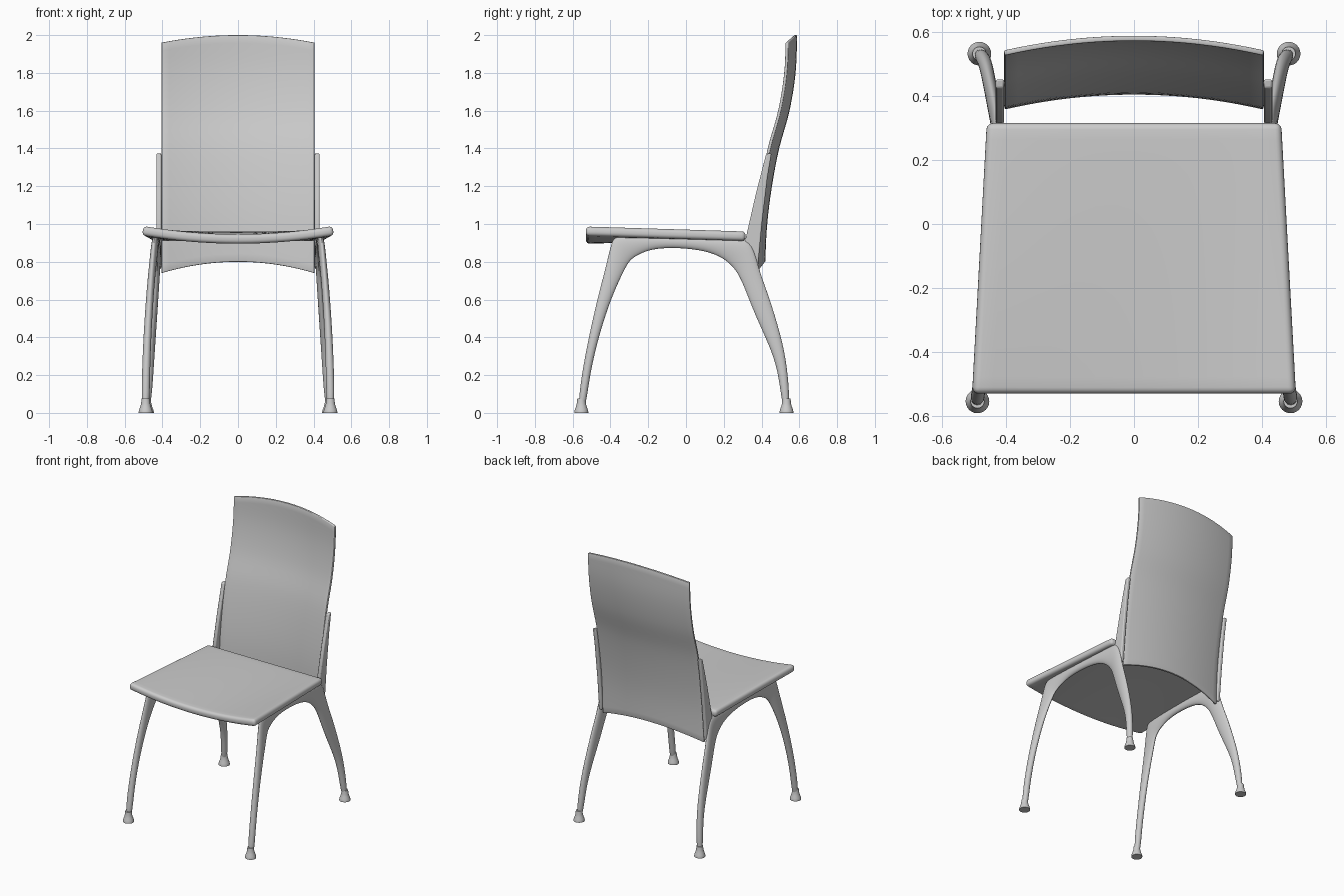
import bpy, bmesh, math
from mathutils import Vector

if "Cube" in bpy.data.objects:
    bpy.data.objects.remove(bpy.data.objects["Cube"])


def make_object(name, bm, angle=40):
    bmesh.ops.recalc_face_normals(bm, faces=bm.faces[:])
    me = bpy.data.meshes.new(name)
    bm.to_mesh(me)
    bm.free()
    ob = bpy.data.objects.new(name, me)
    bpy.context.collection.objects.link(ob)
    bpy.ops.object.select_all(action='DESELECT')
    ob.select_set(True)
    bpy.context.view_layer.objects.active = ob
    bpy.ops.object.shade_smooth_by_angle(angle=math.radians(angle))
    return ob


def bevel(ob, width, segments):
    m = ob.modifiers.new("bevel", 'BEVEL')
    m.width, m.segments = width, segments
    m.limit_method, m.angle_limit = 'ANGLE', math.radians(50)


def mirror(ob):
    ob.modifiers.new("mirror", 'MIRROR').use_mirror_merge = False


def sheet(name, func, nu, nv, thick, round_w, segs):
    """Curved panel: func(u in -1..1, v in 0..1) gives the mid surface."""
    bm = bmesh.new()
    rows = [[bm.verts.new(func(-1 + 2 * i / nu, j / nv)) for i in range(nu + 1)]
            for j in range(nv + 1)]
    for a, b in zip(rows, rows[1:]):
        for i in range(nu):
            bm.faces.new((a[i], a[i + 1], b[i + 1], b[i]))
    ob = make_object(name, bm)
    m = ob.modifiers.new("thickness", 'SOLIDIFY')
    m.thickness, m.offset = thick, 0
    bevel(ob, round_w, segs)
    return ob


def loft(rings):
    bm = bmesh.new()
    loops = [[bm.verts.new(p) for p in r] for r in rings]
    n = len(loops[0])
    for a, b in zip(loops, loops[1:]):
        for i in range(n):
            bm.faces.new((a[i], a[(i + 1) % n], b[(i + 1) % n], b[i]))
    bm.faces.new(loops[0])
    bm.faces.new(loops[-1])
    return bm


# Seat: trapezoid, dished at the front and flat at the back
def seat_surface(u, v):
    f = 1 - v
    w = 0.46 + 0.045 * f
    dip = 0.045 * f ** 1.3 * (1 - u * u)
    return (u * w, -0.53 + 0.845 * v, 0.935 + 0.03 * f - dip)


sheet("seat", seat_surface, 16, 16, 0.05, 0.02, 4)

# Backrest: S-shaped profile, bowed backwards in plan
PROFILE = [0.418, 0.42, 0.43, 0.455, 0.493, 0.548, 0.58, 0.588, 0.588]


def back_y(z):
    s = (z - 0.8) / 0.2
    i = max(0, min(5, math.floor(s)))
    t = s - i
    a, b, c, d = PROFILE[i:i + 4]
    if t < 0:
        return b + 0.005 * t
    return 0.5 * (2 * b + (c - a) * t + (2 * a - 5 * b + 4 * c - d) * t * t
                  + (3 * b - a - 3 * c + d) * t ** 3)


def back_surface(u, v):
    low, high = 0.80 - 0.06 * u * u, 2.0 - 0.04 * u * u
    z = low + (high - low) * v
    return (u * 0.405, back_y(z) - 0.008 - 0.045 * u * u, z)


sheet("backrest", back_surface, 20, 28, 0.016, 0.004, 2)

# Side frame: legs and arched rail, as outer/inner outline pairs (y, z)
SECTIONS = [
    (-.575, .01, -.533, .01), (-.553, .20, -.510, .20), (-.515, .40, -.466, .39),
    (-.470, .60, -.410, .57), (-.430, .75, -.355, .70), (-.395, .90, -.310, .79),
    (-.380, .935, -.285, .82), (-.280, .94, -.220, .855), (-.150, .935, -.140, .874),
    (0, .93, 0, .873), (.150, .925, .130, .852), (.280, .92, .215, .81),
    (.350, .91, .275, .745), (.388, .75, .315, .65), (.435, .63, .365, .52),
    (.500, .42, .440, .36), (.537, .25, .490, .22), (.553, .01, .511, .01)]


def frame_x(y, z):
    front = 0.437 + 0.053 * (1 - (z / 0.93) ** 2)
    rear = 0.42 + 0.064 * (1 - z / 0.92)
    s = min(1, max(0, (y + 0.4) / 0.75))
    return front + (rear - front) * s


rings = []
for oy, oz, iy, iz in SECTIONS:
    cy, cz = (oy + iy) / 2, (oz + iz) / 2
    half_x = 0.023 - 0.004 * cz
    ring = []
    for k in range(12):
        a = math.tau * k / 12
        y = cy + math.cos(a) * (oy - iy) / 2 * 1.04
        z = cz + math.cos(a) * (oz - iz) / 2 * 1.04
        ring.append(Vector((frame_x(cy, cz) + half_x * math.sin(a), y, z)))
    rings.append(ring)
frame = make_object("side_frame", loft(rings), 80)
sub = frame.modifiers.new("smooth", 'SUBSURF')
sub.levels = sub.render_levels = 2
mirror(frame)

# Flared feet
for name, x, y in (("front_foot", 0.489, -0.554), ("rear_foot", 0.483, 0.532)):
    prof = [(.037, 0), (.037, .006), (.034, .018), (.028, .034), (.024, .05), (.0215, .075)]
    foot = make_object(name, loft(
        [[(x + r * math.cos(math.tau * k / 24), y + r * math.sin(math.tau * k / 24), z)
          for k in range(24)] for r, z in prof]))
    mirror(foot)

# Tapered posts holding the backrest
POST = [(.313, .91), (.370, 1.16), (.424, 1.37), (.453, 1.375), (.432, 1.25),
        (.402, 1.0), (.388, .85), (.380, .76), (.335, .78)]
post = make_object("back_post", loft([[(x, y, z) for y, z in POST] for x in (.406, .432)]))
bevel(post, 0.007, 3)
mirror(post)
